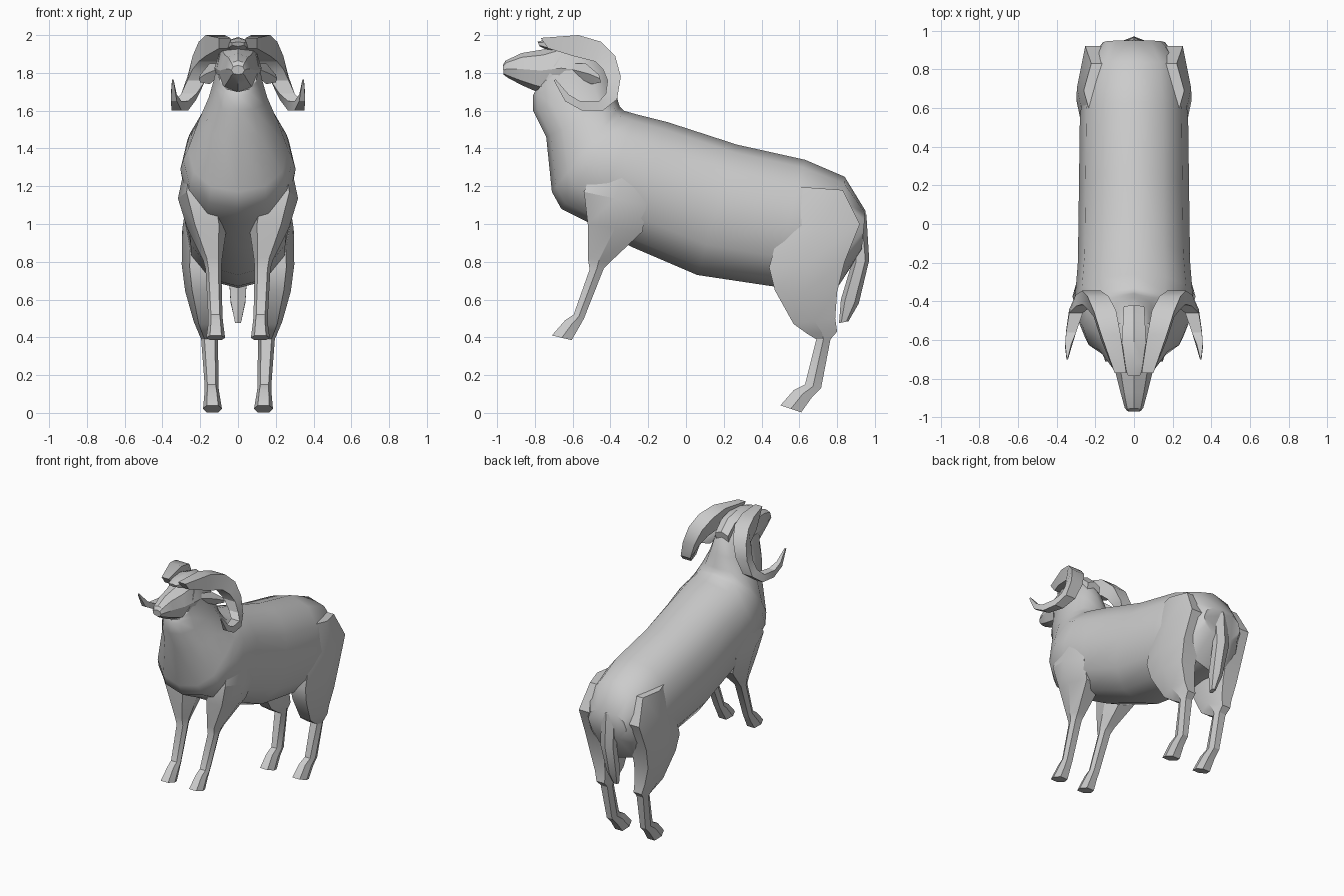
import bpy, bmesh, math

wool = bpy.data.materials.new("grey")
wool.diffuse_color = (0.6, 0.6, 0.6, 1)


def loft(name, rings, sides, side=1, angle=35, boxy=0.9, turn=0.0):
    """Skin rings given as (y1, z1, y2, z2, x centre, half width)."""
    bm = bmesh.new()
    loops = []
    for y1, z1, y2, z2, xc, w in rings:
        loop = []
        for i in range(sides):
            a = 2 * math.pi * (i + turn) / sides
            c, s = math.cos(a), math.sin(a)
            k = 1 / math.cos(math.pi / sides) if turn else 1
            c = math.copysign(min(1, abs(c * k)) ** boxy, c)
            s = math.copysign(min(1, abs(s * k)) ** boxy, s)
            t = (1 - c) / 2
            loop.append(bm.verts.new((side * (xc + w * s),
                                      y1 + (y2 - y1) * t, z1 + (z2 - z1) * t)))
        loops.append(loop)
    for a, b in zip(loops, loops[1:]):
        for i in range(sides):
            j = (i + 1) % sides
            bm.faces.new((a[i], a[j], b[j], b[i]))
    bm.faces.new(loops[0])
    bm.faces.new(loops[-1])
    bmesh.ops.recalc_face_normals(bm, faces=bm.faces)
    mesh = bpy.data.meshes.new(name)
    bm.to_mesh(mesh)
    bm.free()
    mesh.materials.append(wool)
    ob = bpy.data.objects.new(name, mesh)
    bpy.context.collection.objects.link(ob)
    bpy.ops.object.select_all(action='DESELECT')
    ob.select_set(True)
    bpy.context.view_layer.objects.active = ob
    bpy.ops.object.shade_smooth_by_angle(angle=math.radians(angle))
    return ob


# Torso and neck, rump to throat (back line, belly line)
loft("body", [
    (0.95, 1.07, 0.93, 0.86, 0, 0.16),
    (0.84, 1.25, 0.80, 0.66, 0, 0.25),
    (0.63, 1.34, 0.46, 0.67, 0, 0.28),
    (0.27, 1.42, 0.06, 0.73, 0, 0.285),
    (-0.10, 1.54, -0.29, 0.88, 0, 0.29),
    (-0.26, 1.58, -0.50, 1.00, 0, 0.305),
    (-0.33, 1.60, -0.66, 1.08, 0, 0.29),
    (-0.35, 1.62, -0.71, 1.17, 0, 0.265),
    (-0.36, 1.65, -0.74, 1.46, 0, 0.205),
    (-0.38, 1.74, -0.81, 1.60, 0, 0.155),
    (-0.41, 1.83, -0.81, 1.68, 0, 0.13),
    (-0.50, 1.95, -0.80, 1.70, 0, 0.115),
    (-0.62, 1.97, -0.78, 1.70, 0, 0.11),
], 12, angle=40)

# Head and muzzle
loft("head", [
    (-0.50, 1.95, -0.62, 1.68, 0, 0.11),
    (-0.62, 1.97, -0.70, 1.68, 0, 0.125),
    (-0.75, 1.925, -0.79, 1.70, 0, 0.095),
    (-0.87, 1.905, -0.87, 1.735, 0, 0.07),
    (-0.955, 1.865, -0.945, 1.775, 0, 0.048),
    (-0.97, 1.84, -0.965, 1.79, 0, 0.035),
], 8, angle=30)

# Wool cap on the crown
loft("crown", [
    (-0.42, 1.90, -0.44, 1.80, 0, 0.06),
    (-0.50, 1.97, -0.51, 1.87, 0, 0.065),
    (-0.60, 1.99, -0.60, 1.90, 0, 0.07),
    (-0.72, 1.985, -0.71, 1.91, 0, 0.07),
    (-0.785, 1.965, -0.775, 1.94, 0, 0.035),
], 6, angle=30)

# Tail
loft("tail", [
    (0.90, 1.12, 0.82, 1.06, 0, 0.05),
    (0.955, 1.05, 0.85, 1.00, 0, 0.06),
    (0.97, 0.81, 0.88, 0.80, 0, 0.06),
    (0.915, 0.58, 0.82, 0.60, 0, 0.045),
    (0.86, 0.485, 0.81, 0.475, 0, 0.018),
], 6, angle=30)

for side, label in ((1, "right"), (-1, "left")):
    # Front leg, hoof to shoulder
    loft("front_leg_" + label, [
        (-0.71, 0.41, -0.605, 0.385, 0.118, 0.05),
        (-0.64, 0.49, -0.565, 0.455, 0.118, 0.04),
        (-0.595, 0.52, -0.54, 0.50, 0.12, 0.038),
        (-0.51, 0.76, -0.435, 0.765, 0.13, 0.042),
        (-0.52, 0.82, -0.40, 0.80, 0.135, 0.05),
        (-0.52, 1.00, -0.23, 0.96, 0.165, 0.105),
        (-0.54, 1.17, -0.21, 1.10, 0.20, 0.118),
        (-0.46, 1.38, -0.16, 1.30, 0.19, 0.085),
    ], 6, side, 30, turn=0.5)

    # Hind leg, hoof to hip
    loft("hind_leg_" + label, [
        (0.50, 0.04, 0.61, 0.003, 0.135, 0.05),
        (0.57, 0.12, 0.665, 0.08, 0.138, 0.04),
        (0.63, 0.15, 0.715, 0.13, 0.14, 0.036),
        (0.69, 0.39, 0.765, 0.39, 0.15, 0.045),
        (0.64, 0.42, 0.80, 0.43, 0.155, 0.055),
        (0.57, 0.47, 0.79, 0.50, 0.165, 0.07),
        (0.47, 0.65, 0.80, 0.64, 0.185, 0.095),
        (0.44, 0.77, 0.84, 0.80, 0.19, 0.108),
        (0.49, 0.95, 0.92, 1.00, 0.185, 0.11),
        (0.55, 1.20, 0.83, 1.18, 0.16, 0.10),
    ], 6, side, 30, turn=0.5)

    # Curled horn, base to tip (outer rim, inner rim)
    loft("horn_" + label, [
        (-0.77, 1.985, -0.73, 1.93, 0.07, 0.03),
        (-0.57, 2.00, -0.60, 1.89, 0.12, 0.05),
        (-0.45, 1.965, -0.48, 1.86, 0.15, 0.058),
        (-0.375, 1.89, -0.44, 1.82, 0.185, 0.055),
        (-0.345, 1.78, -0.415, 1.76, 0.22, 0.048),
        (-0.365, 1.66, -0.425, 1.69, 0.26, 0.04),
        (-0.44, 1.60, -0.46, 1.65, 0.30, 0.035),
        (-0.55, 1.60, -0.56, 1.65, 0.325, 0.026),
        (-0.64, 1.65, -0.62, 1.685, 0.34, 0.016),
        (-0.70, 1.76, -0.69, 1.765, 0.345, 0.004),
    ], 4, side, 30, boxy=1, turn=0.5)

    # Ear tucked under the horn
    loft("ear_" + label, [
        (-0.62, 1.85, -0.60, 1.79, 0.09, 0.02),
        (-0.53, 1.85, -0.50, 1.74, 0.15, 0.02),
        (-0.46, 1.79, -0.45, 1.75, 0.20, 0.008),
    ], 4, side, 30)
